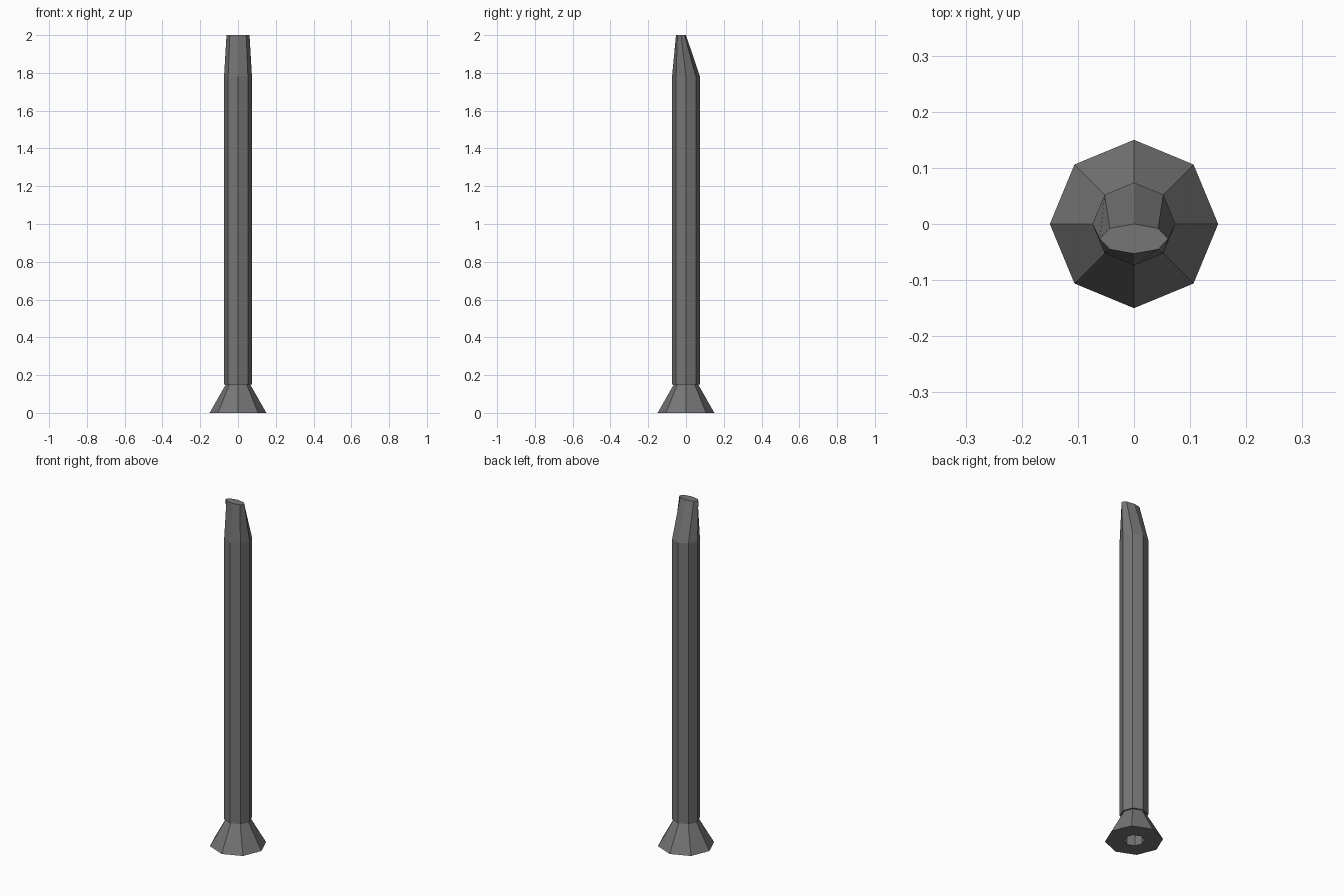
import bpy, bmesh, math

if "Cube" in bpy.data.objects:
    bpy.data.objects.remove(bpy.data.objects["Cube"])

steel = bpy.data.materials.new("dark_steel")
steel.diffuse_color = (0.18, 0.18, 0.18, 1)
steel.use_nodes = True
steel.node_tree.nodes["Principled BSDF"].inputs["Base Color"].default_value = steel.diffuse_color


def ring(bm, z, rx, ry=None, cy=0.0):
    """Eight-sided ring with corners on the axes."""
    ry = rx if ry is None else ry
    return [bm.verts.new((rx * math.cos(i * math.pi / 4),
                          cy + ry * math.sin(i * math.pi / 4), z)) for i in range(8)]


def bridge(bm, a, b):
    for i in range(8):
        j = (i + 1) % 8
        bm.faces.new((a[i], a[j], b[j], b[i]))


def finish(bm, name):
    bmesh.ops.recalc_face_normals(bm, faces=bm.faces)
    mesh = bpy.data.meshes.new(name)
    bm.to_mesh(mesh)
    bm.free()
    mesh.materials.append(steel)
    bpy.context.collection.objects.link(bpy.data.objects.new(name, mesh))


# Shaft with a tip that flattens toward the front
bm = bmesh.new()
low = ring(bm, 0.15, 0.074)
mid = ring(bm, 1.78, 0.074)
tip = ring(bm, 2.0, 0.061, 0.0265, -0.0265)
bridge(bm, low, mid)
bridge(bm, mid, tip)
bm.faces.new(tip)
bm.faces.new(low[::-1])
finish(bm, "shaft")

# Flared foot with a socket bored through it
bm = bmesh.new()
loops = [ring(bm, 0.0, 0.055), ring(bm, 0.0, 0.15),
         ring(bm, 0.15, 0.065), ring(bm, 0.15, 0.055)]
for k in range(4):
    bridge(bm, loops[k], loops[(k + 1) % 4])
finish(bm, "flared_foot")
